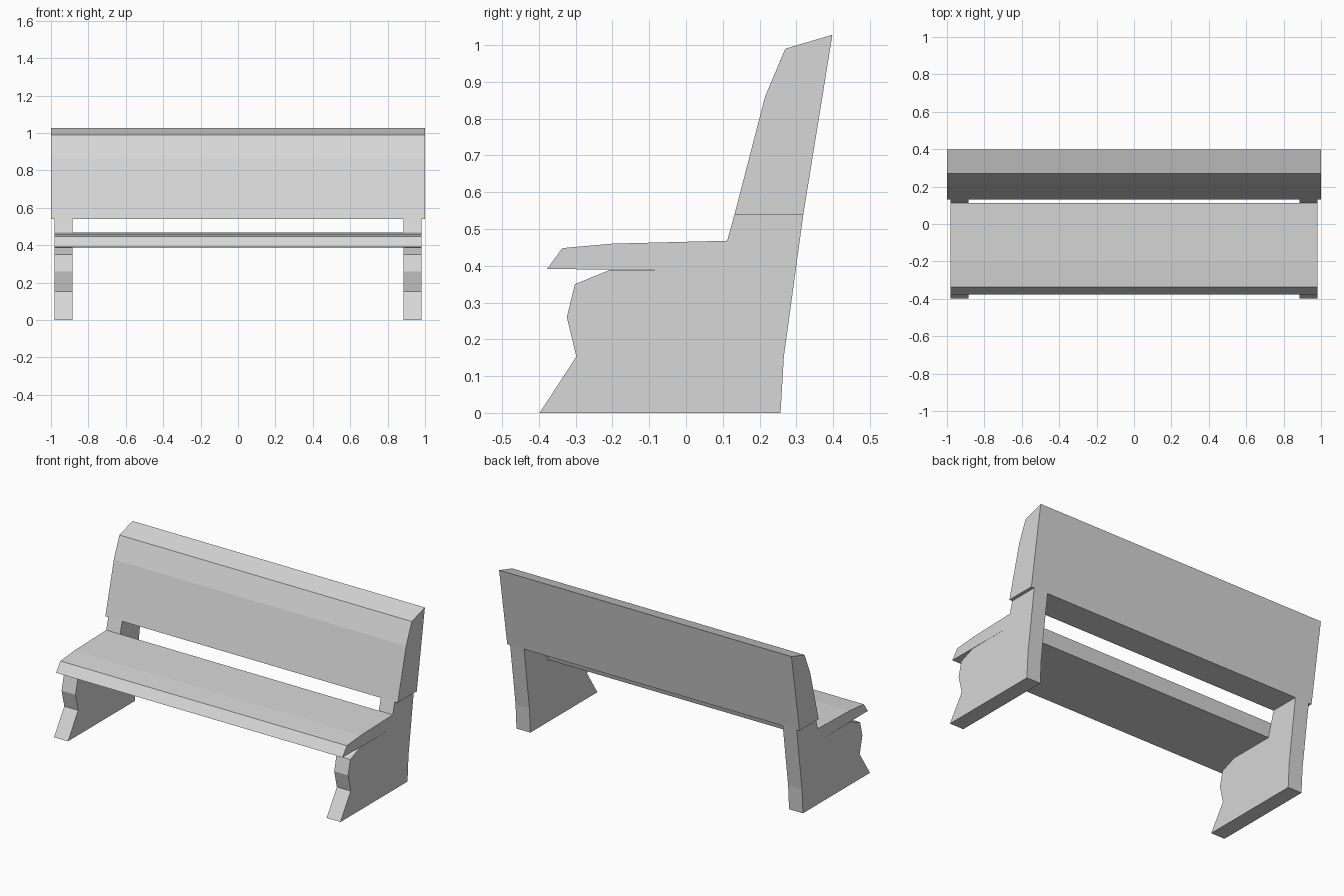
import bpy
import bmesh

cube = bpy.data.objects.get("Cube")
if cube:
    bpy.data.objects.remove(cube, do_unlink=True)

# One plain grey for the whole bench
grey = bpy.data.materials.new("light grey")
grey.use_nodes = True
colour = (0.68, 0.68, 0.68, 1)
grey.diffuse_color = colour
for node in grey.node_tree.nodes:
    if node.type == "BSDF_PRINCIPLED":
        node.inputs["Base Color"].default_value = colour


def extrude_profile(name, profile, x0, x1):
    """Sweep a closed (y, z) side profile from x0 to x1."""
    bm = bmesh.new()
    face = bm.faces.new([bm.verts.new((x0, y, z)) for y, z in profile])
    swept = bmesh.ops.extrude_face_region(bm, geom=[face])["geom"]
    verts = [v for v in swept if isinstance(v, bmesh.types.BMVert)]
    bmesh.ops.translate(bm, verts=verts, vec=(x1 - x0, 0, 0))
    bmesh.ops.recalc_face_normals(bm, faces=bm.faces)
    mesh = bpy.data.meshes.new(name)
    bm.to_mesh(mesh)
    bm.free()
    mesh.materials.append(grey)
    obj = bpy.data.objects.new(name, mesh)
    bpy.context.collection.objects.link(obj)
    return obj


# Seat plank with a bevelled front lip
seat = [(-0.378, 0.391), (-0.336, 0.448), (-0.2, 0.46),
        (0.112, 0.468), (0.09, 0.388)]
extrude_profile("seat", seat, -0.98, 0.98)

# Leaning backrest, slightly wider than the seat
backrest = [(0.132, 0.54), (0.215, 0.86), (0.27, 0.99),
            (0.398, 1.028), (0.319, 0.54)]
extrude_profile("backrest", backrest, -1, 1)

# Scalloped end supports that rise behind the seat to carry the backrest
support = [(-0.398, 0), (-0.298, 0.153), (-0.324, 0.26), (-0.302, 0.35),
           (-0.208, 0.388), (0.09, 0.388), (0.112, 0.468), (0.132, 0.54),
           (0.319, 0.54), (0.266, 0.153), (0.257, 0)]
for side, sign in (("left", 1), ("right", -1)):
    extrude_profile(side + "_support", support, sign * 0.885, sign * 0.98)
